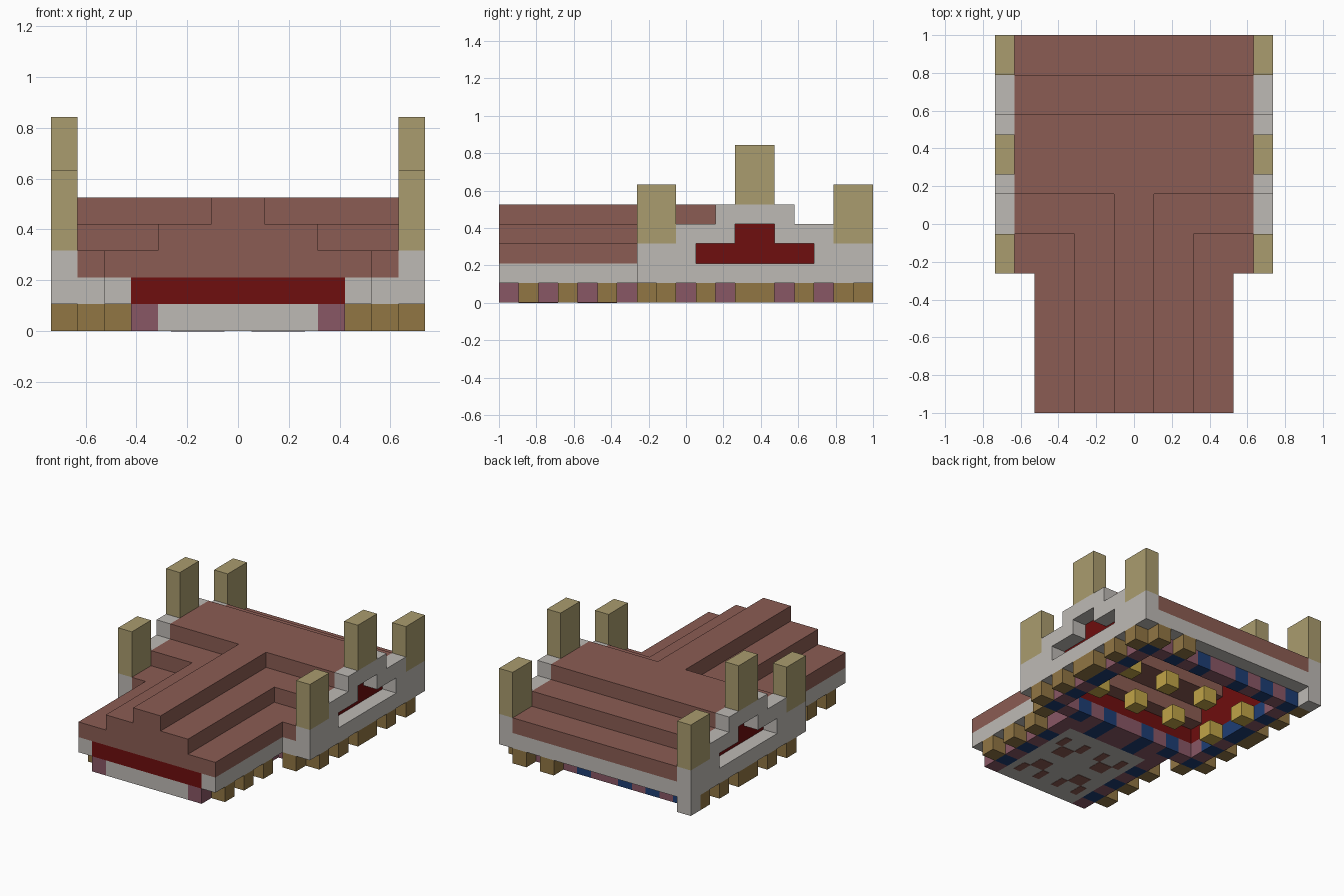
import bpy
import bmesh

U = 2 / 19          # one block
HALF_Y = 9.5        # blocks from the centre to the front edge

if "Cube" in bpy.data.objects:
    bpy.data.objects.remove(bpy.data.objects["Cube"])


def material(name, r, g, b):
    linear = [((c / 255 + 0.055) / 1.055) ** 2.4 for c in (r, g, b)] + [1]
    m = bpy.data.materials.new(name)
    m.use_nodes = True
    m.diffuse_color = linear
    m.node_tree.nodes["Principled BSDF"].inputs["Base Color"].default_value = linear
    return m


ROOF = material("clay roof", 139, 92, 83)
STONE = material("pale stone", 190, 186, 181)
RED = material("deep red", 110, 14, 14)
POST = material("sand post", 170, 156, 110)
WOOD = material("brown wood", 145, 118, 68)
PURPLE = material("dusty purple", 137, 87, 101)
BLUE = material("dark blue", 30, 62, 116)
YELLOW = material("lamp yellow", 192, 164, 72)


def blocks(name, mat, boxes, mirror=False):
    """Boxes (x0, x1, y0, y1, z0, z1) in blocks; y counts from the front."""
    bm = bmesh.new()
    copies = list(boxes)
    if mirror:
        copies += [(-b[1], -b[0], *b[2:]) for b in boxes]
    for x0, x1, y0, y1, z0, z1 in copies:
        for v in bmesh.ops.create_cube(bm, size=1)["verts"]:
            v.co.x = (x1 if v.co.x > 0 else x0) * U
            v.co.y = ((y1 if v.co.y > 0 else y0) - HALF_Y) * U
            v.co.z = (z1 if v.co.z > 0 else z0) * U
    mesh = bpy.data.meshes.new(name)
    bm.to_mesh(mesh)
    bm.free()
    mesh.materials.append(mat)
    obj = bpy.data.objects.new(name, mesh)
    bpy.context.collection.objects.link(obj)
    return obj


def cell(x, y, z=0):
    return (x, x + 1, y, y + 1, z, z + 1)


# Stepped main roof, hollow underneath
main = [(-6, 6, 11, 15, 4, 5)]
for z, front, hollow in ((2, 7, 10), (3, 9, 12)):
    main += [(-6, 6, front, hollow, z, z + 1),
             (-6, 6, 26 - hollow, 26 - front, z, z + 1)]
blocks("main_roof", ROOF, main)

# Stepped front roof
blocks("front_roof", ROOF, [(-w, w, 0, end, z, z + 1)
                            for w, z, end in ((5, 2, 7), (3, 3, 9), (1, 4, 11))])

# Gable walls with stepped recess
blocks("gable_wall", STONE, [
    (6, 7, 8, 18, 1, 2),
    (6, 7, 7, 10, 2, 3), (6, 7, 16, 19, 2, 3),
    (6, 7, 9, 12, 3, 4), (6, 7, 14, 17, 3, 4),
    (6, 7, 11, 15, 4, 5)], mirror=True)
blocks("gable_panel", RED, [(5, 6, 10, 16, 2, 3), (5, 6, 12, 14, 3, 4)], mirror=True)

# Stone beams under the roof edges
blocks("roof_beam", STONE, [(4, 5, 0, 7, 1, 2), (4, 7, 7, 8, 1, 2)], mirror=True)
blocks("cross_beam", STONE, [(-4, 4, 7, 8, 1, 2), (-7, 7, 18, 19, 1, 2)])
blocks("front_panel", RED, [(-4, 4, 0, 1, 1, 2)])
blocks("inner_wall", RED, [(-6, 6, 8, 9, 1, 2), (-6, 6, 17, 18, 1, 2),
                           (5, 6, 9, 17, 1, 2), (-6, -5, 9, 17, 1, 2)])

# Posts
blocks("gable_post", POST, [(6, 7, 7, 9, 3, 6), (6, 7, 12, 14, 5, 8),
                            (6, 7, 17, 19, 3, 6)], mirror=True)

# Chequered band below the beams
side_ends = (8, 10, 12, 13, 15, 17)
back_ends = (-6, -4, -2, 1, 3, 5)
porch_ends = (1, 3, 5)
band = {}
for y in range(8):
    for x in (3, -4):
        band[x, y] = y in porch_ends
for x in range(-3, 3):
    band[x, 7] = x in back_ends
for x in range(-6, 6):
    band[x, 8] = band[x, 17] = x in back_ends
for y in range(9, 17):
    band[5, y] = band[-6, y] = y in side_ends
blocks("band_blue", BLUE, [cell(*k) for k, blue in band.items() if blue])
blocks("band_purple", PURPLE, [cell(*k) for k, blue in band.items() if not blue])

# Wooden beam ends
blocks("beam_end", WOOD, [cell(4, y) for y in porch_ends] + [cell(5, 7)]
       + [cell(6, y) for y in side_ends], mirror=True)
blocks("back_beam_end", WOOD, [cell(5, 18), cell(3, 18)])
blocks("corner_block", STONE, [cell(-7, 18)])

# Porch slab with painted marks underneath
blocks("porch_slab", STONE, [(-3, 3, 0, 7, 0, 1)])
marks = []
for y, step in ((2, -1), (4, 1)):
    marks += [(1, 2, y, y + 1, -0.02, 0.02),
              (2, 2.5, y + step, y + step + 1, -0.02, 0.02),
              (0.5, 1, y + step, y + step + 1, -0.02, 0.02)]
blocks("slab_mark", ROOF, marks, mirror=True)

# Hanging lamps
blocks("lamp", YELLOW, [cell(x, y) for x in (-5, -2, 1, 4) for y in (11, 14)])
